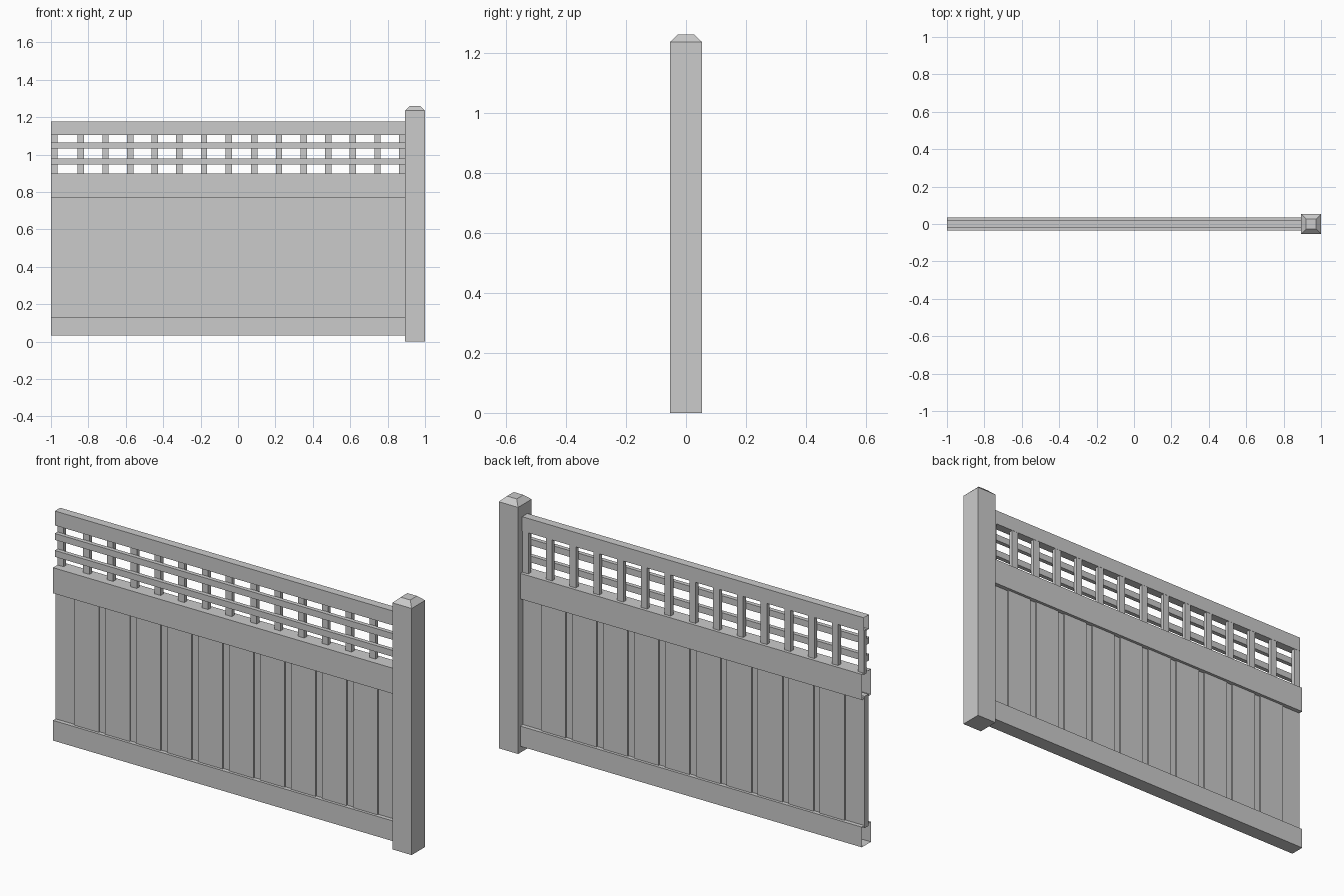
import bpy, bmesh

if "Cube" in bpy.data.objects:
    bpy.data.objects.remove(bpy.data.objects["Cube"])

X0, X1 = -1.0, 0.893   # run of the fence up to the post


def box(name, x, y, z, open_ends=False):
    """Box from (min, max) pairs; open_ends leaves the x ends hollow."""
    bm = bmesh.new()
    bmesh.ops.create_cube(bm, size=1)
    for v in bm.verts:
        v.co = [r[0] if c < 0 else r[1] for c, r in zip(v.co, (x, y, z))]
    if open_ends:
        bm.normal_update()
        ends = [f for f in bm.faces if abs(f.normal.x) > 0.9]
        bmesh.ops.delete(bm, geom=ends, context='FACES_ONLY')
    mesh = bpy.data.meshes.new(name)
    bm.to_mesh(mesh)
    bm.free()
    obj = bpy.data.objects.new(name, mesh)
    bpy.context.collection.objects.link(obj)
    return obj


# Post with a chamfered cap
P = 0.0535
post = box("post", (1 - 2 * P, 1), (-P, P), (0, 1.235))
bm = bmesh.new()
bm.from_mesh(post.data)
top = max(bm.faces, key=lambda f: f.calc_center_median().z)
cap = bmesh.ops.extrude_discrete_faces(bm, faces=[top])["faces"][0]
centre = cap.calc_center_median()
for v in cap.verts:
    v.co.x = centre.x + (v.co.x - centre.x) * 0.5
    v.co.y *= 0.5
    v.co.z = 1.26
bm.to_mesh(post.data)
bm.free()

# Hollow horizontal rails
box("bottom_rail", (X0, X1), (-0.036, 0.036), (0.032, 0.133), True)
box("middle_rail", (X0, X1), (-0.036, 0.036), (0.77, 0.898), True)
box("top_rail", (X0, X1), (-0.021, 0.021), (1.104, 1.176), True)

# Infill panel: recessed core with raised boards
box("panel_core", (X0, X1), (-0.015, 0.015), (0.12, 0.78))
for i in range(10):
    x = -0.893 + i * 0.1716
    box(f"panel_board_{i + 1}", (x, x + 0.137), (-0.022, 0.022), (0.12, 0.78))

# Lattice: two horizontal slats in front of the uprights
for i, z in enumerate((0.963, 1.048)):
    box(f"lattice_slat_{i + 1}", (X0, X1), (-0.022, -0.001), (z - 0.016, z + 0.016))
uprights = [-0.983] + [s + i * 0.1316 for s in (-0.84, 0.0875) for i in range(7)]
for i, x in enumerate(uprights):
    box(f"lattice_upright_{i + 1}", (x - 0.017, min(x + 0.017, X1)), (-0.001, 0.02), (0.89, 1.11))
